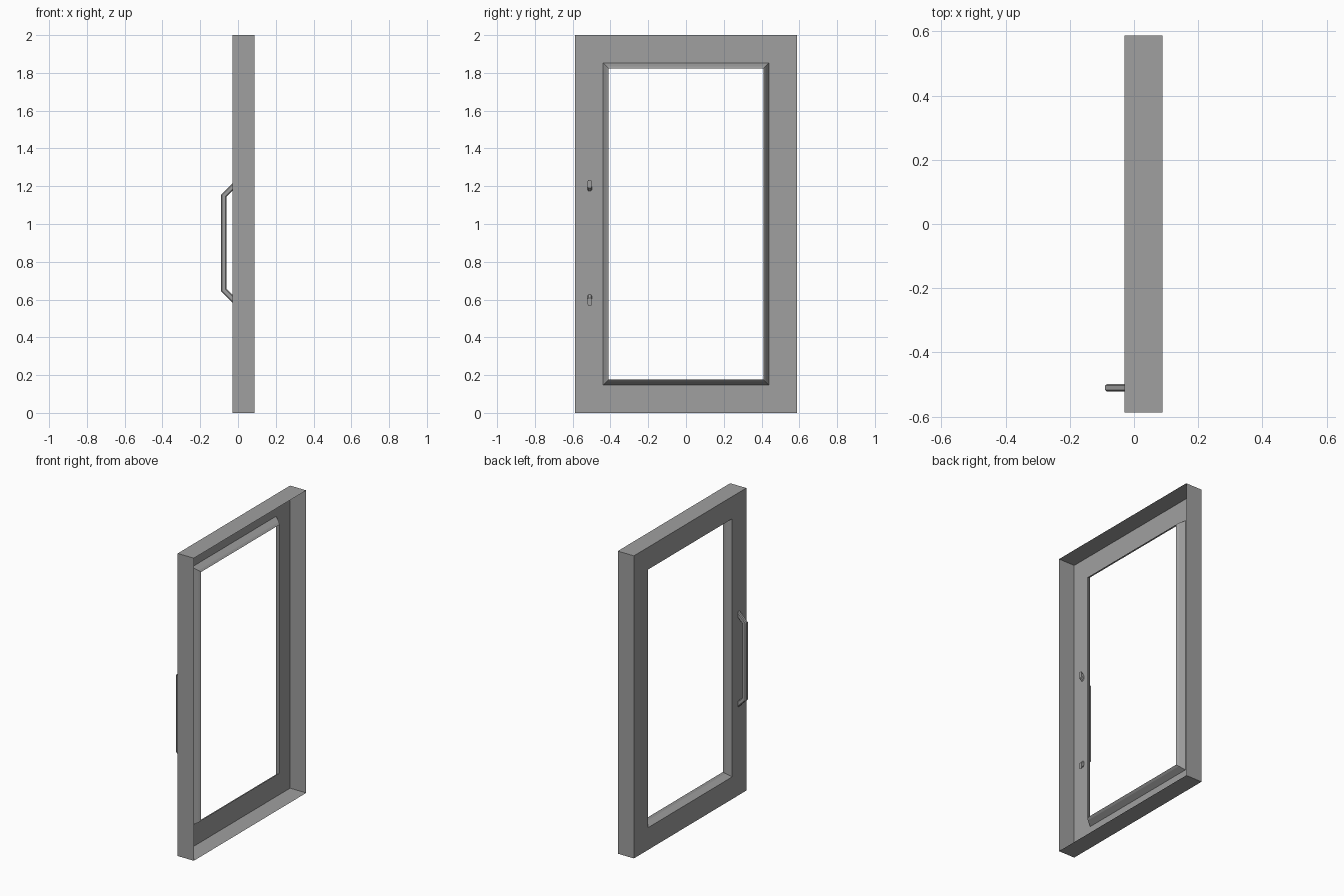
import bpy
import bmesh

cube = bpy.data.objects.get("Cube")
if cube:
    bpy.data.objects.remove(cube, do_unlink=True)

grey = bpy.data.materials.new("plain_grey")
grey.use_nodes = True
color = (0.35, 0.35, 0.35, 1)
grey.diffuse_color = color
grey.node_tree.nodes["Principled BSDF"].inputs["Base Color"].default_value = color


def loft(name, rings, capped=False):
    """Join a row of equal closed rings with quads."""
    bm = bmesh.new()
    loops = [[bm.verts.new(p) for p in ring] for ring in rings]
    for a, b in zip(loops, loops[1:]):
        for i in range(len(a)):
            j = (i + 1) % len(a)
            bm.faces.new((a[i], a[j], b[j], b[i]))
    if capped:
        bm.faces.new(loops[0][::-1])
        bm.faces.new(loops[-1])
        bmesh.ops.recalc_face_normals(bm, faces=bm.faces)
    mesh = bpy.data.meshes.new(name)
    bm.to_mesh(mesh)
    bm.free()
    mesh.materials.append(grey)
    obj = bpy.data.objects.new(name, mesh)
    bpy.context.collection.objects.link(obj)
    return obj


# Door shell: open at the back, with a folded lip around the window
HALF_WIDTH, HEIGHT = 0.587, 2.0


def rectangle(x, inset):
    w, low, high = HALF_WIDTH - inset, inset, HEIGHT - inset
    return [(x, -w, low), (x, w, low), (x, w, high), (x, -w, high)]


profile = [(0.088, 0), (-0.03, 0), (-0.03, 0.147), (0.005, 0.167), (0.017, 0.178)]
loft("door_frame", [rectangle(x, inset) for x, inset in profile])

# Pull handle: chamfered bar swept along a bent path with mitred corners
HANDLE_Y, MIDDLE_Z = -0.51, 0.9
RX, RY, CUT = 0.0145, 0.012, 0.6
section = [(1, CUT), (CUT, 1), (-CUT, 1), (-1, CUT),
           (-1, -CUT), (-CUT, -1), (CUT, -1), (1, -CUT)]
# Each stop: x, height from the middle, mitre direction (x, z)
upper = [(-0.013, 0.312, 0, 1.414), (-0.075, 0.25, -1, 0.414)]
stops = upper + [(x, -z, mx, -mz) for x, z, mx, mz in reversed(upper)]
loft("pull_handle",
     [[(x + mx * RX * s, HANDLE_Y + RY * t, MIDDLE_Z + z + mz * RX * s)
       for s, t in section] for x, z, mx, mz in stops], capped=True)
